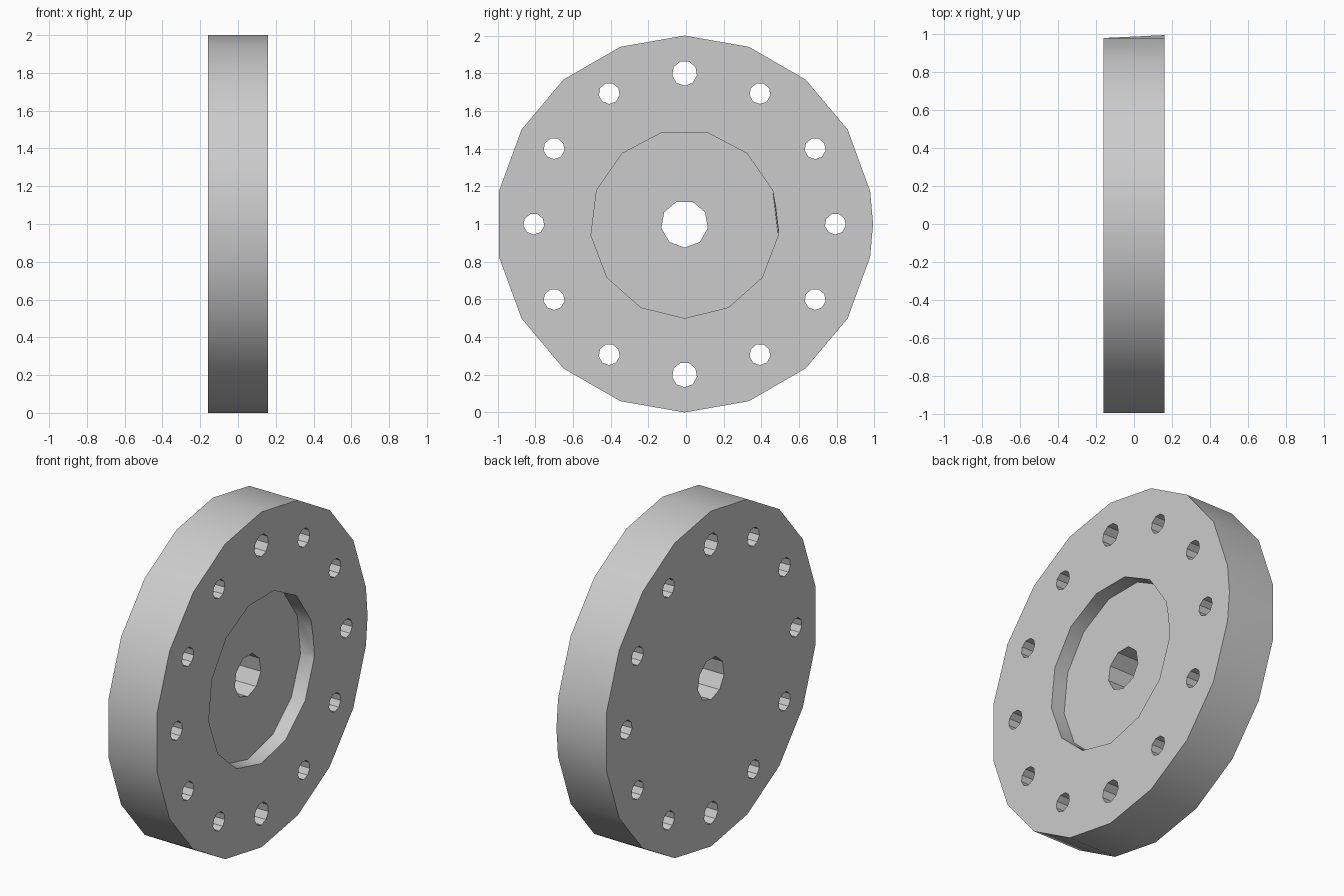
import bpy, bmesh
from math import radians, sin, cos, pi

cube = bpy.data.objects.get("Cube")
if cube:
    bpy.data.objects.remove(cube)

CY, CZ = -0.0075, 1.0      # disc axis, running along x
HALF = 0.16                # half thickness
RECESS_DEPTH = 0.09

grey = bpy.data.materials.new("light grey")
grey.use_nodes = True
grey.diffuse_color = (0.6, 0.6, 0.6, 1)
grey.node_tree.nodes["Principled BSDF"].inputs["Base Color"].default_value = (0.6, 0.6, 0.6, 1)


def add_prism(bm, sides, radius, x0, x1, y=CY, z=CZ, seam=False):
    """Prism along x with a corner pointing down; seam adds a corner at +y on the x1 end."""
    rings = []
    for x in (x0, x1):
        ring = []
        for i in range(sides):
            a = -pi / 2 + 2 * pi * i / sides
            ring.append(bm.verts.new((x, y + radius * cos(a), z + radius * sin(a))))
        rings.append(ring)
    back, front = rings
    bm.faces.new(reversed(back))
    walls = []
    for i in range(sides):
        j = (i + 1) % sides
        walls.append((back[i], back[j], front[j], front[i]))
    cap = list(front)
    for b0, b1, f1, f0 in walls:
        if seam and f0.co.y > y and f0.co.z < z < f1.co.z:
            s = bm.verts.new((x1, y + radius, z))
            cap.insert(cap.index(f0) + 1, s)
            for tri in ((b0, b1, s), (b1, f1, s), (b0, s, f0)):
                bm.faces.new(tri)
        else:
            bm.faces.new((b0, b1, f1, f0))
    bm.faces.new(cap)


def make_object(name, bm):
    bmesh.ops.recalc_face_normals(bm, faces=bm.faces)
    mesh = bpy.data.meshes.new(name)
    bm.to_mesh(mesh)
    bm.free()
    mesh.materials.append(grey)
    obj = bpy.data.objects.new(name, mesh)
    bpy.context.collection.objects.link(obj)
    return obj


# Flange disc
bm = bmesh.new()
add_prism(bm, 18, 1.0, -HALF, HALF, seam=True)
disc = make_object("flange_disc", bm)

# Shallow round recess on the +x face
bm = bmesh.new()
add_prism(bm, 13, 0.5, HALF - RECESS_DEPTH, HALF + 0.1, seam=True)
recess = make_object("recess_cutter", bm)

# Centre bore and ring of bolt holes; the top and bottom holes are larger
bm = bmesh.new()
add_prism(bm, 9, 0.125, -0.3, 0.3)
for k in range(12):
    a = radians(30 * k)
    r = 0.0665 if k in (3, 9) else 0.056
    add_prism(bm, 9, r, -0.3, 0.3, CY + 0.8 * cos(a), CZ + 0.8 * sin(a))
drills = make_object("hole_cutter", bm)

# Cut and tidy up
bpy.ops.object.select_all(action='DESELECT')
bpy.context.view_layer.objects.active = disc
disc.select_set(True)
for cutter in (recess, drills):
    cutter.hide_render = True
    mod = disc.modifiers.new(cutter.name, 'BOOLEAN')
    mod.operation = 'DIFFERENCE'
    mod.solver = 'EXACT'
    mod.object = cutter
    bpy.ops.object.modifier_apply(modifier=mod.name)
    bpy.data.objects.remove(cutter)

bpy.ops.object.shade_smooth_by_angle(angle=radians(30))
